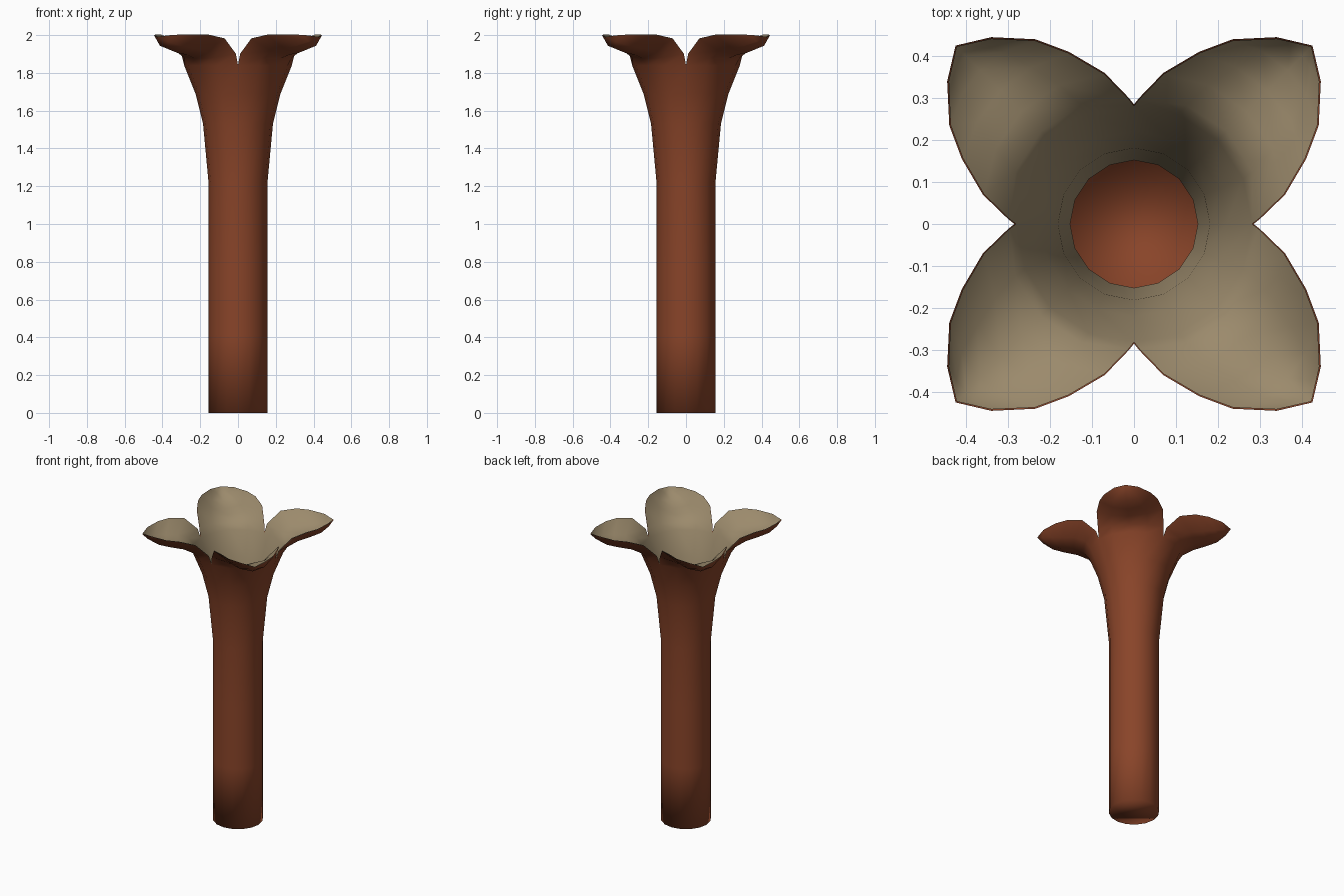
import bpy, bmesh
from math import cos, sin, radians, hypot, atan2, pi

if "Cube" in bpy.data.objects:
    bpy.data.objects.remove(bpy.data.objects["Cube"])

SIDES = 16
# trumpet profile: radius, height
TUBE = [(.156, 0), (.156, .41), (.156, .82), (.156, 1.22), (.185, 1.53), (.225, 1.69), (.285, 1.84)]
# petal rows: edge x, edge y, edge z, midrib radius, midrib height
PETAL = [(.300, .012, 1.90, .315, 1.875), (.360, .070, 1.98, .380, 1.895),
         (.410, .155, 2.0, .450, 1.905), (.440, .235, 2.0, .520, 1.925),
         (.445, .340, 2.0, .568, 1.955)]
TIP = (.425, .425, 1.99)


def material(name, colour):
    m = bpy.data.materials.new(name)
    m.diffuse_color = (*colour, 1)
    m.use_nodes = True
    m.node_tree.nodes["Principled BSDF"].inputs["Base Color"].default_value = m.diffuse_color
    return m


def flower_surface(bm, first_ring):
    # flared tube
    rings = []
    for r, z in TUBE[first_ring:]:
        rings.append([bm.verts.new((r * cos(2 * pi * i / SIDES), r * sin(2 * pi * i / SIDES), z))
                      for i in range(SIDES)])
    for a, b in zip(rings, rings[1:]):
        for i in range(SIDES):
            j = (i + 1) % SIDES
            bm.faces.new((a[i], a[j], b[j], b[i]))
    # four cupped petals growing from the rim
    for q in range(4):
        turn = q * pi / 2
        prev = [rings[-1][(4 * q + i) % SIDES] for i in range(5)]
        for ex, ey, ez, rc, zc in PETAL:
            half, re = pi / 4 - atan2(ey, ex), hypot(ex, ey)
            row = []
            for t in (-1, -.5, 0, .5, 1):
                a = turn + pi / 4 + t * half
                r = rc + (re - rc) * t * t
                row.append(bm.verts.new((r * cos(a), r * sin(a), zc + (ez - zc) * t * t)))
            for i in range(4):
                bm.faces.new((prev[i], prev[i + 1], row[i + 1], row[i]))
            prev = row
        a, r = turn + pi / 4, hypot(TIP[0], TIP[1])
        tip = bm.verts.new((r * cos(a), r * sin(a), TIP[2]))
        for i in range(4):
            bm.faces.new((prev[i], prev[i + 1], tip))
    return rings


def finish(bm, name, mat):
    for f in bm.faces:
        f.smooth = True
    me = bpy.data.meshes.new(name)
    bm.to_mesh(me)
    bm.free()
    me.materials.append(mat)
    ob = bpy.data.objects.new(name, me)
    bpy.context.collection.objects.link(ob)


brown = material("red_brown", (.25, .058, .022))
beige = material("beige", (.33, .255, .15))

# outer skin with a closed base
bm = bmesh.new()
rings = flower_surface(bm, 0)
bm.faces.new(rings[0][::-1])
finish(bm, "flower_outside", brown)

# pale lining of the flare and petals, just inside the skin
bm = bmesh.new()
flower_surface(bm, 3)
bm.normal_update()
for v, n in [(v, v.normal.copy()) for v in bm.verts]:
    v.co -= n * .004
bmesh.ops.reverse_faces(bm, faces=bm.faces[:])
finish(bm, "flower_lining", beige)
